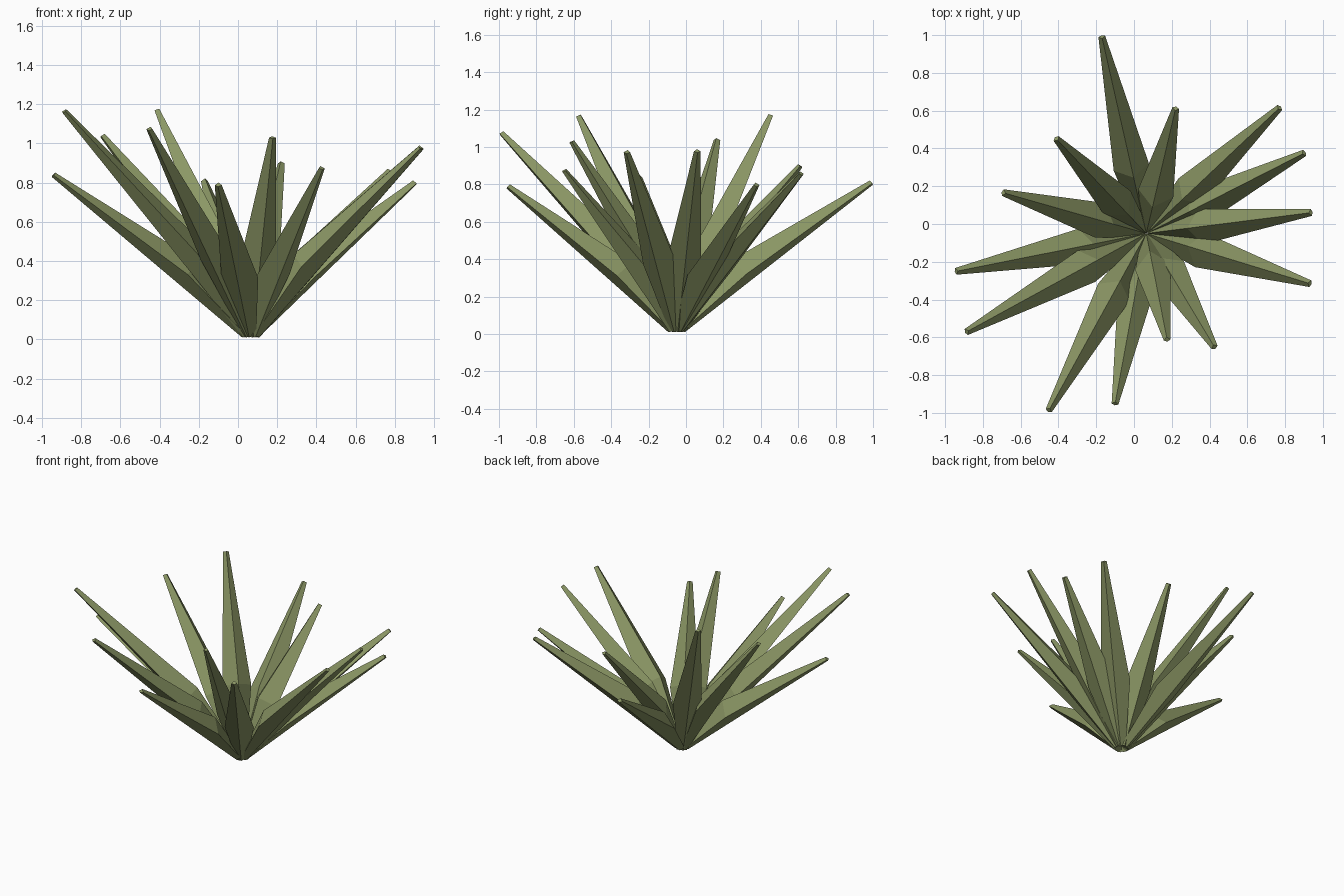
import bpy
import bmesh
from mathutils import Vector

cube = bpy.data.objects.get("Cube")
if cube:
    bpy.data.objects.remove(cube, do_unlink=True)

# Dull green leaf colour
leaf_green = bpy.data.materials.new("leaf_green")
leaf_green.use_nodes = True
colour = (0.26, 0.31, 0.13, 1)
leaf_green.diffuse_color = colour
leaf_green.node_tree.nodes["Principled BSDF"].inputs["Base Color"].default_value = colour

CENTRE = Vector((0.065, -0.05, 0.0))

# Kite cross-section: keel, right corner, top ridge, left corner
KITE = [Vector(p) for p in ((0, 0, 0), (0.095, 0.055, 0), (0, 0.15, 0), (-0.095, 0.055, 0))]
# Position along the straight keel, and size of the section there
SECTIONS = ((0, 0.35), (0.34, 1), (1, 0.19))

# Leaf tips, counter-clockwise from the back
TIPS = [
    (-0.17, 0.99, 0.81), (-0.41, 0.45, 1.17), (-0.69, 0.165, 1.04),
    (-0.94, -0.25, 0.84), (-0.885, -0.57, 1.165), (-0.45, -0.985, 1.075),
    (-0.10, -0.95, 0.79), (0.175, -0.61, 1.03), (0.425, -0.65, 0.875),
    (0.93, -0.315, 0.975), (0.935, 0.06, 0.98), (0.90, 0.375, 0.80),
    (0.77, 0.615, 0.86), (0.22, 0.61, 0.90),
]


def make_leaf(name, tip):
    """Spike with a straight keel, a swollen lower third and a blunt tip."""
    tip = Vector(tip)
    outward = Vector((tip.x - CENTRE.x, tip.y - CENTRE.y, 0)).normalized()
    foot = CENTRE + outward * 0.045 + Vector((0, 0, 0.01))
    turn = (tip - foot).to_track_quat('Z', 'Y')
    tip -= turn @ Vector((0, 0.015, 0))
    bm = bmesh.new()
    rings = [[bm.verts.new(foot.lerp(tip, along) + turn @ (corner * size)) for corner in KITE]
             for along, size in SECTIONS]
    for low, high in zip(rings, rings[1:]):
        for i in range(len(KITE)):
            j = (i + 1) % len(KITE)
            bm.faces.new((low[i], low[j], high[j], high[i]))
    bm.faces.new(rings[0][::-1])
    bm.faces.new(rings[-1])
    mesh = bpy.data.meshes.new(name)
    bm.to_mesh(mesh)
    bm.free()
    mesh.materials.append(leaf_green)
    bpy.context.collection.objects.link(bpy.data.objects.new(name, mesh))


for number, tip in enumerate(TIPS, 1):
    make_leaf(f"leaf_{number}", tip)
